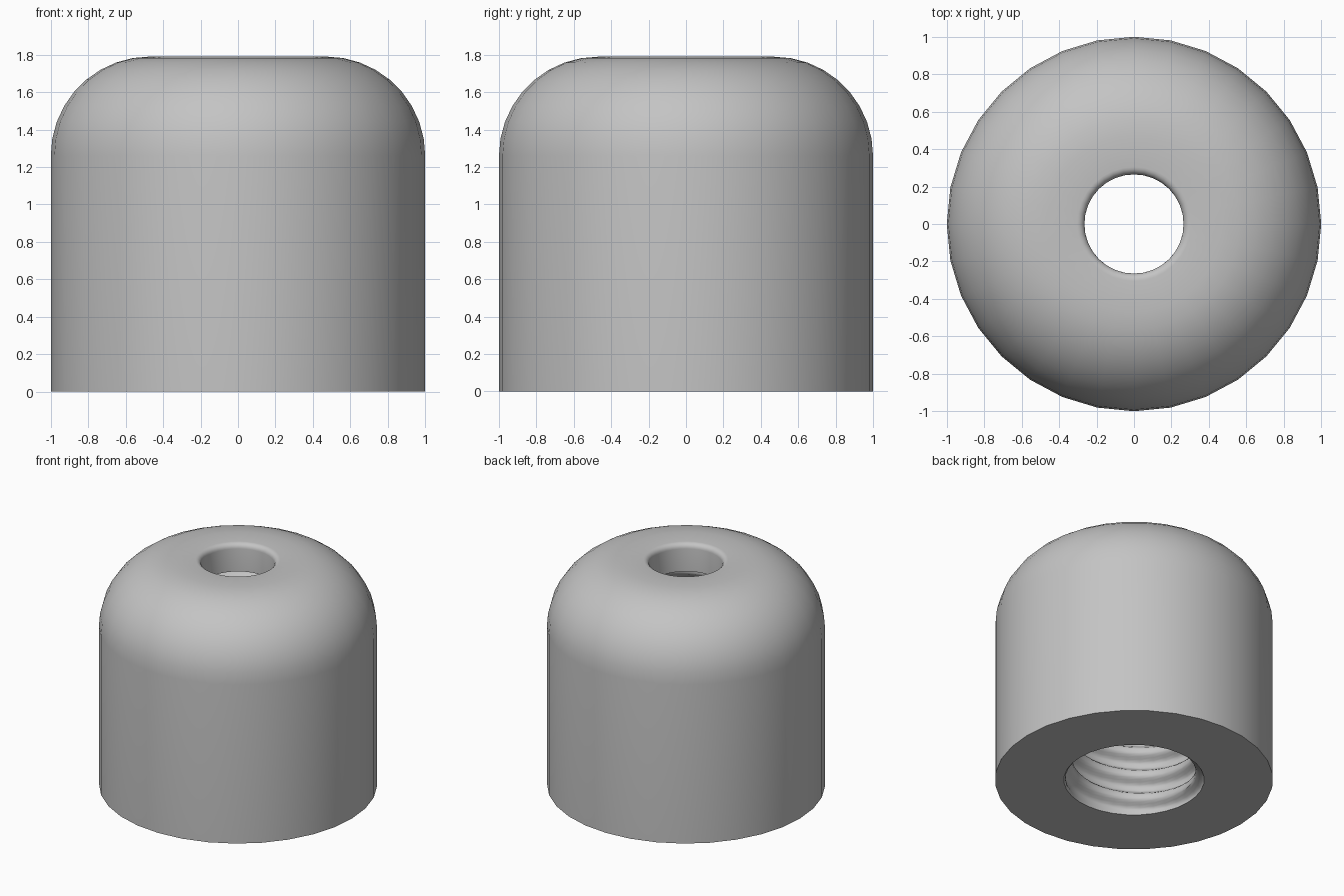
import bpy, bmesh, math

cube = bpy.data.objects.get("Cube")
if cube:
    bpy.data.objects.remove(cube, do_unlink=True)

SEGMENTS = 32
HEIGHT, DOME = 1.79, 0.53
HOLE, FILLET = 0.265, 0.04
BORE, THREAD, PITCH = 0.505, 0.06, 0.19
SHOULDER = 1.57
ROWS_PER_TURN = 14

grey = bpy.data.materials.new("grey")
grey.use_nodes = True
colour = (0.55, 0.55, 0.55, 1)
grey.diffuse_color = colour
grey.node_tree.nodes["Principled BSDF"].inputs["Base Color"].default_value = colour


def arc(cx, cz, radius, start, end, steps):
    """Points (r, z) along an arc, angles in degrees."""
    angles = [math.radians(start + (end - start) * i / steps) for i in range(steps + 1)]
    return [(cx + radius * math.cos(a), cz + radius * math.sin(a)) for a in angles]


def thread_radius(z, angle):
    """Bore radius on a rounded right-hand helical thread."""
    phase = math.tau * z / PITCH - angle
    crest = min(1, max(0, 0.5 + 0.7 * math.cos(phase)))
    fade = min(1, z / 0.06, (SHOULDER - z) / 0.06)
    return BORE - THREAD * crest * fade


bm = bmesh.new()


def ring(radius_at, z):
    verts = []
    for i in range(SEGMENTS):
        a = math.tau * i / SEGMENTS
        r = radius_at(a)
        verts.append(bm.verts.new((r * math.cos(a), r * math.sin(a), z)))
    return verts


# Outside wall, domed shoulder, flat top, rounded hole edge and upper hole
profile = [(1, 0)]
profile += arc(1 - DOME, HEIGHT - DOME, DOME, 0, 90, 9)
profile += arc(HOLE + FILLET, HEIGHT - FILLET, FILLET, 90, 180, 5)
profile += [(HOLE, SHOULDER)]
rings = [ring(lambda a, r=r: r, z) for r, z in profile]

# Threaded bore, from the inner shoulder down to the base
rows = round(SHOULDER / PITCH * ROWS_PER_TURN)
for k in range(rows, -1, -1):
    z = SHOULDER * k / rows
    rings.append(ring(lambda a, z=z: thread_radius(z, a), z))

# Join neighbouring rings; the last joins the first to make the flat base
for lower, upper in zip(rings, rings[1:] + rings[:1]):
    for i in range(SEGMENTS):
        j = (i + 1) % SEGMENTS
        bm.faces.new((lower[i], lower[j], upper[j], upper[i]))
bmesh.ops.recalc_face_normals(bm, faces=bm.faces)

mesh = bpy.data.meshes.new("threaded_cap")
bm.to_mesh(mesh)
bm.free()
mesh.materials.append(grey)
cap = bpy.data.objects.new("threaded_cap", mesh)
bpy.context.collection.objects.link(cap)

bpy.ops.object.select_all(action="DESELECT")
cap.select_set(True)
bpy.context.view_layer.objects.active = cap
bpy.ops.object.shade_smooth_by_angle(angle=math.radians(40))
